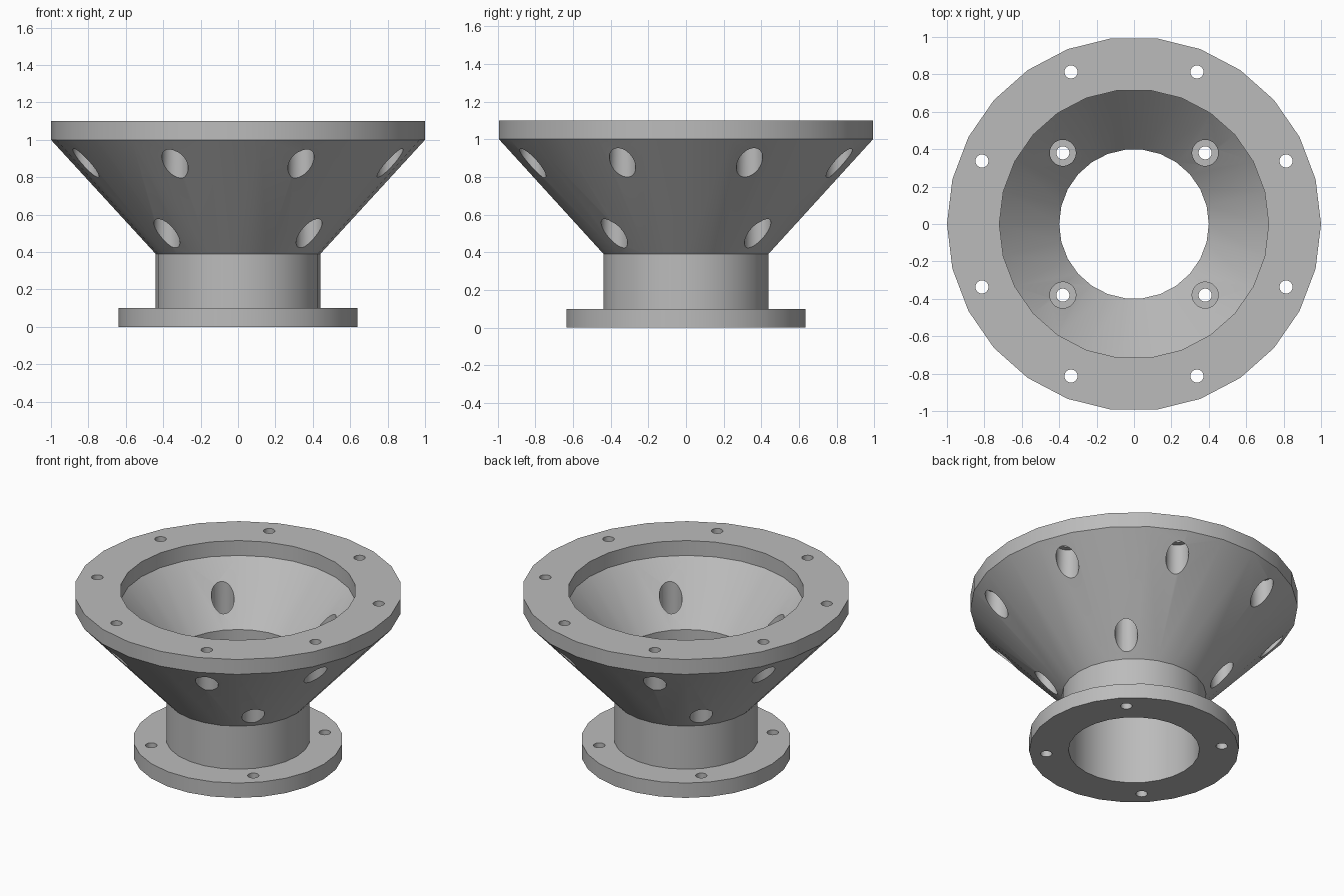
import bpy, bmesh, math

if "Cube" in bpy.data.objects:
    bpy.data.objects.remove(bpy.data.objects["Cube"])

SIDES = 26


def revolve(bm, profile, cx=0.0, cy=0.0, closed=True):
    """Turn an (r, z) profile about a vertical axis; open profiles get flat end caps."""
    rings = []
    for r, z in profile:
        ring = []
        for i in range(SIDES):
            a = 2 * math.pi * i / SIDES
            ring.append(bm.verts.new((cx + r * math.cos(a), cy + r * math.sin(a), z)))
        rings.append(ring)
    count = len(rings) if closed else len(rings) - 1
    for k in range(count):
        low, high = rings[k], rings[(k + 1) % len(rings)]
        for i in range(SIDES):
            j = (i + 1) % SIDES
            bm.faces.new((low[i], low[j], high[j], high[i]))
    if not closed:
        bm.faces.new(rings[0][::-1])
        bm.faces.new(rings[-1])


def make_object(name, bm):
    bmesh.ops.recalc_face_normals(bm, faces=bm.faces[:])
    mesh = bpy.data.meshes.new(name)
    bm.to_mesh(mesh)
    bm.free()
    obj = bpy.data.objects.new(name, mesh)
    bpy.context.collection.objects.link(obj)
    return obj


grey = bpy.data.materials.new("plain grey")
grey.diffuse_color = (0.5, 0.5, 0.5, 1)
grey.use_nodes = True
grey.node_tree.nodes["Principled BSDF"].inputs["Base Color"].default_value = grey.diffuse_color

# Flanged funnel: base flange, neck, cone, top flange and the bore through them
bm = bmesh.new()
revolve(bm, [(0.40, 0.0), (0.64, 0.0), (0.64, 0.10), (0.44, 0.10), (0.44, 0.39),
             (1.0, 1.0), (1.0, 1.10), (0.72, 1.10), (0.72, 1.0), (0.40, 0.65)])
funnel = make_object("flanged_funnel", bm)
funnel.data.materials.append(grey)

# Stepped drills: narrow bolt hole plus wide screwdriver clearance
bm = bmesh.new()
base_drill = [(0.035, -0.1), (0.035, 0.25), (0.07, 0.25), (0.07, 0.97)]
top_drill = [(0.07, 0.70), (0.07, 1.0), (0.035, 1.0), (0.035, 1.2)]
for count, radius, drill in ((4, 0.538, base_drill), (8, 0.88, top_drill)):
    for i in range(count):
        a = 2 * math.pi * (i + 0.5) / count
        revolve(bm, drill, radius * math.cos(a), radius * math.sin(a), closed=False)
drills = make_object("bolt_hole_cutter", bm)
drills.data.materials.append(grey)
drills.hide_render = True

# Drill the holes, then remove the cutter
cut = funnel.modifiers.new("bolt_holes", 'BOOLEAN')
cut.operation = 'DIFFERENCE'
cut.solver = 'EXACT'
cut.object = drills
bpy.context.view_layer.objects.active = funnel
funnel.select_set(True)
bpy.ops.object.modifier_apply(modifier=cut.name)
bpy.data.objects.remove(drills)

# Smooth round walls with crisp rims
bpy.ops.object.shade_smooth_by_angle(angle=math.radians(30))
